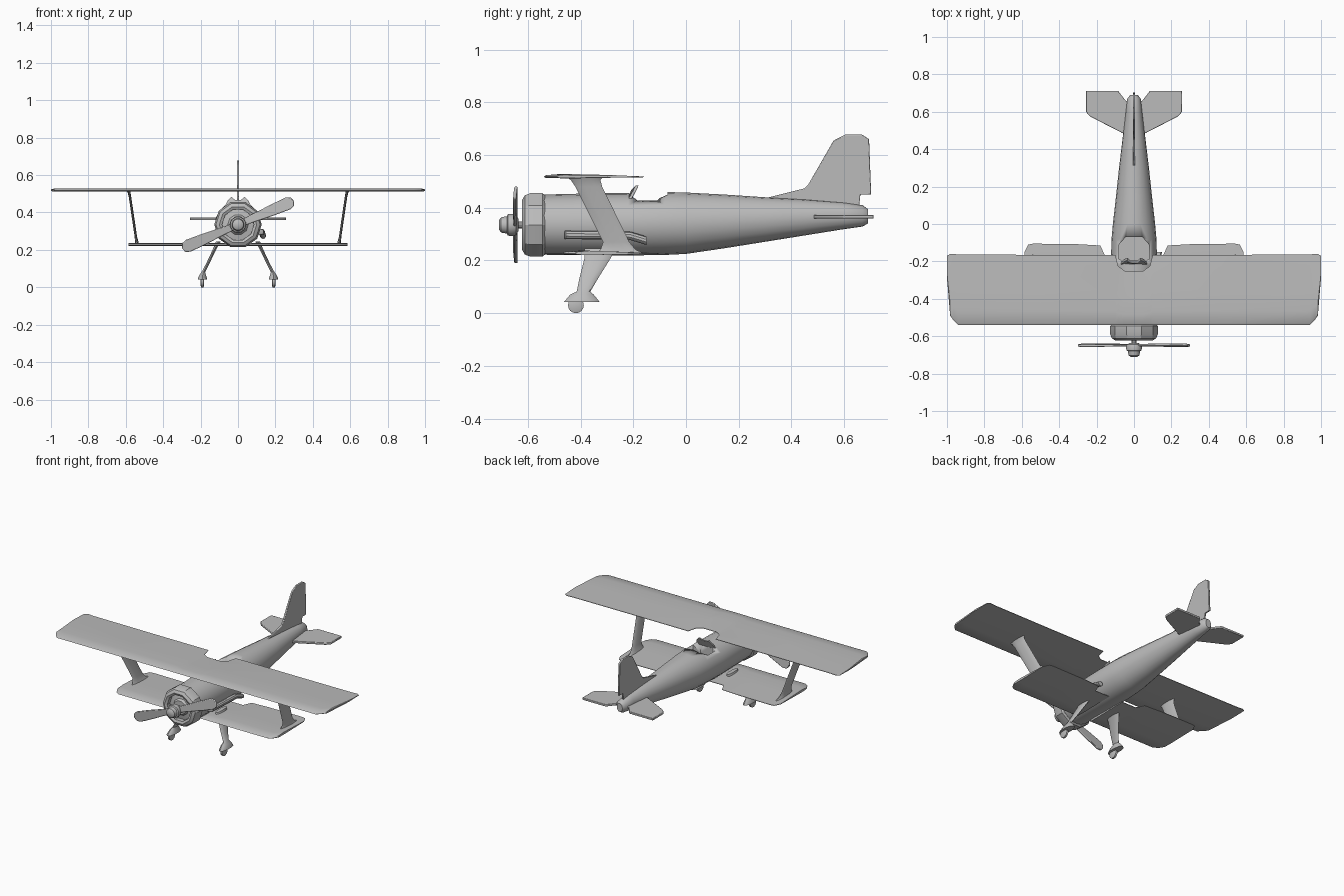
import bpy, bmesh, math
from mathutils import Vector, Matrix

if "Cube" in bpy.data.objects:
    bpy.data.objects.remove(bpy.data.objects["Cube"])

grey = bpy.data.materials.new("plain_grey")
grey.use_nodes = True
GREY = (0.5, 0.5, 0.5, 1)
grey.diffuse_color = GREY
grey.node_tree.nodes["Principled BSDF"].inputs["Base Color"].default_value = GREY

AXIS_Z = 0.335


def finish(name, bm, angle=35):
    bmesh.ops.recalc_face_normals(bm, faces=bm.faces)
    mesh = bpy.data.meshes.new(name)
    bm.to_mesh(mesh)
    bm.free()
    mesh.materials.append(grey)
    ob = bpy.data.objects.new(name, mesh)
    bpy.context.collection.objects.link(ob)
    bpy.ops.object.select_all(action="DESELECT")
    ob.select_set(True)
    bpy.context.view_layer.objects.active = ob
    bpy.ops.object.shade_smooth_by_angle(angle=math.radians(angle))
    return ob


def loft(name, rings, angle=35, closed=False):
    """Skin a list of equal rings; cap the ends unless the rings close up."""
    bm = bmesh.new()
    loops = [[bm.verts.new(p) for p in ring] for ring in rings]
    pairs = list(zip(loops, loops[1:]))
    if closed:
        pairs.append((loops[-1], loops[0]))
    for a, b in pairs:
        for i in range(len(a)):
            j = (i + 1) % len(a)
            bm.faces.new((a[i], a[j], b[j], b[i]))
    if not closed:
        bm.faces.new(loops[0])
        bm.faces.new(loops[-1])
    return finish(name, bm, angle)


def lathe(name, profile, sides, centre=(0, 0, AXIS_Z), angle=35, closed=False):
    """Turn (radius, y) pairs around the y axis."""
    rings = [[(centre[0] + r * math.sin(math.tau * (k + .5) / sides), centre[1] + y,
               centre[2] + r * math.cos(math.tau * (k + .5) / sides))
              for k in range(sides)] for r, y in profile]
    return loft(name, rings, angle, closed)


def plate(name, outline, thickness, place, bevel=0.003):
    """Extrude a flat outline; place maps (u, v, depth) to a point."""
    half = thickness / 2
    ob = loft(name, [[place(u, v, d) for u, v in outline] for d in (-half, half)])
    mod = ob.modifiers.new("soft_edge", "BEVEL")
    mod.width, mod.segments = bevel, 2
    return ob


def mirror_copy(ob, name):
    bm = bmesh.new()
    bm.from_mesh(ob.data)
    bmesh.ops.transform(bm, matrix=Matrix.Scale(-1, 4, (1, 0, 0)), verts=bm.verts)
    twin = finish(name, bm)
    for mod in ob.modifiers:
        copy = twin.modifiers.new(mod.name, mod.type)
        copy.width, copy.segments = mod.width, mod.segments


# Fuselage: y, half width, bottom, top
stations = [(-.55, .115, .222, .450), (-.35, .120, .220, .455), (-.22, .124, .219, .456),
            (-.08, .120, .221, .460), (0, .113, .225, .458), (.15, .096, .247, .450),
            (.3, .080, .271, .440), (.45, .062, .295, .432), (.6, .044, .319, .420),
            (.67, .036, .329, .410), (.69, .020, .340, .395)]


def hull_ring(y, w, lo, hi, n=20):
    mid, h = (lo + hi) / 2, (hi - lo) / 2
    return [(w * math.sin(math.tau * k / n), y, mid + h * math.cos(math.tau * k / n))
            for k in range(n)]


fuselage = loft("fuselage", [hull_ring(*s) for s in stations])

# Cockpit opening
opening = [(.045, -.215), (.08, -.185), (.08, -.11), (.045, -.07)]
opening += [(-x, y) for x, y in reversed(opening)]
cutter = loft("cockpit_cutter", [[(x, y, z) for x, y in opening] for z in (.37, .6)])
cutter.hide_render = True
cutter.hide_viewport = True
cut = fuselage.modifiers.new("cockpit", "BOOLEAN")
cut.operation, cut.object, cut.solver = "DIFFERENCE", cutter, "EXACT"

# Windscreen: two leaning panes and a lower centre
pane = [(-.075, .425), (-.055, .465), (-.035, .485), (-.018, .468)]
pane += [(-x, z) for x, z in reversed(pane)]
plate("windscreen", pane, .012,
      lambda u, v, d: (u, -.215 + d + (v - .455) * .7 + abs(u) * .25, v), .002)

# Engine cowl, open at the front, with engine face, shaft and spinner
lathe("cowl", [(.085, -.59), (.085, -.615), (.1, -.622), (.118, -.612), (.127, -.59),
               (.127, -.545), (.118, -.535), (.085, -.535)], 10, closed=True, angle=25)
lathe("engine_face", [(.09, -.54), (.09, -.585), (.055, -.592), (.045, -.605)], 10)
lathe("propeller_shaft", [(.014, -.59), (.014, -.66)], 10)
lathe("spinner", [(.018, -.71), (.03, -.702), (.034, -.68), (.042, -.676), (.044, -.66),
                  (.04, -.645), (.022, -.635)], 12)

# Propeller blades
tilt = Matrix.Rotation(math.radians(-23), 3, "Y")
blade = [(.02, -.018), (.1, -.022), (.2, -.03), (.29, -.034), (.316, -.024), (.325, 0),
         (.316, .024), (.29, .034), (.2, .03), (.1, .022), (.02, .018)]
for side, name in ((1, "left_propeller_blade"), (-1, "right_propeller_blade")):
    plate(name, blade, .012, lambda u, v, d: Vector((0, -.648, AXIS_Z))
          + tilt @ Vector((side * u, d + side * v * .1, v)), .004)

# Wings: airfoil section as (chord fraction, height), swept over span stations
airfoil = [(0, 0), (.03, .006), (.2, .010), (.5, .007), (.85, .003), (1, .001),
           (1, -.002), (.6, -.004), (.25, -.006), (.03, -.005)]


def wing_ring(x, front, back, z, thick=1):
    return [(x, front + t * (back - front), z + h * thick) for t, h in airfoil]


half_wing = [(.05, -.54, -.25), (.085, -.54, -.225), (.1, -.54, -.165), (.5, -.54, -.165),
             (.94, -.54, -.163), (.965, -.515, -.16), (.983, -.49, -.16), (.999, -.3, -.17)]
full_span = [(-x, f, b) for x, f, b in reversed(half_wing)] + half_wing
loft("upper_wing", [wing_ring(x, f, b, .518, .6 if abs(x) > .99 else 1)
                    for x, f, b in full_span])

lower_span = [(.05, -.47, -.17), (.155, -.47, -.17), (.18, -.47, -.115), (.3, -.47, -.108),
              (.54, -.47, -.105), (.565, -.455, -.11), (.585, -.42, -.15)]
mirror_copy(loft("left_lower_wing", [wing_ring(x, f, b, .227) for x, f, b in lower_span]),
            "right_lower_wing")


# Wing struts and landing legs share a flattened oval section
def oval(x, z, front, back, thick, n=10):
    mid, h = (front + back) / 2, (back - front) / 2
    return [(x + thick * math.sin(math.tau * k / n), mid + h * math.cos(math.tau * k / n), z)
            for k in range(n)]


strut = loft("left_wing_strut", [
    oval(.540, .226, -.345, -.15, .016), oval(.541, .240, -.325, -.19, .010),
    oval(.546, .270, -.315, -.215, .007), oval(.577, .480, -.42, -.318, .007),
    oval(.582, .505, -.437, -.325, .008), oval(.584, .517, -.455, -.315, .012)])
mirror_copy(strut, "right_wing_strut")

leg = loft("left_landing_leg", [
    oval(.105, .245, -.385, -.27, .014), oval(.122, .21, -.385, -.285, .010),
    oval(.160, .13, -.405, -.335, .009), oval(.185, .082, -.415, -.363, .010),
    oval(.188, .07, -.44, -.35, .016), oval(.19, .052, -.455, -.335, .024),
    oval(.19, .043, -.463, -.328, .026)])
mirror_copy(leg, "right_landing_leg")

wheel = loft("left_wheel", [
    [(x, -.418 + r * math.cos(math.tau * k / 16), .03 + r * math.sin(math.tau * k / 16))
     for k in range(16)] for x, r in ((.182, .022), (.185, .03), (.197, .03), (.2, .022))])
mirror_copy(wheel, "right_wheel")

# Tail surfaces
stabiliser = [(.02, .5), (.06, .485), (.235, .575), (.257, .6), (.257, .712),
              (.085, .712), (.045, .66), (.02, .65)]
mirror_copy(plate("left_stabiliser", stabiliser, .014, lambda u, v, d: (u, v, .366 + d)),
            "right_stabiliser")
fin = [(.295, .435), (.45, .474), (.465, .49), (.56, .655), (.605, .678), (.668, .678),
       (.695, .66), (.703, .45), (.662, .45), (.655, .385), (.45, .40)]
plate("tail_fin", fin, .012, lambda u, v, d: (d, u, v))

# Exhaust pipe along the left flank
path = [(.105, -.462, .298), (.122, -.455, .297), (.128, -.3, .296), (.128, -.21, .293),
        (.134, -.15, .275)]
loft("exhaust_pipe", [[(x + .016 * math.sin(math.tau * k / 10), y,
                        z + .016 * math.cos(math.tau * k / 10)) for k in range(10)]
                      for x, y, z in path])
